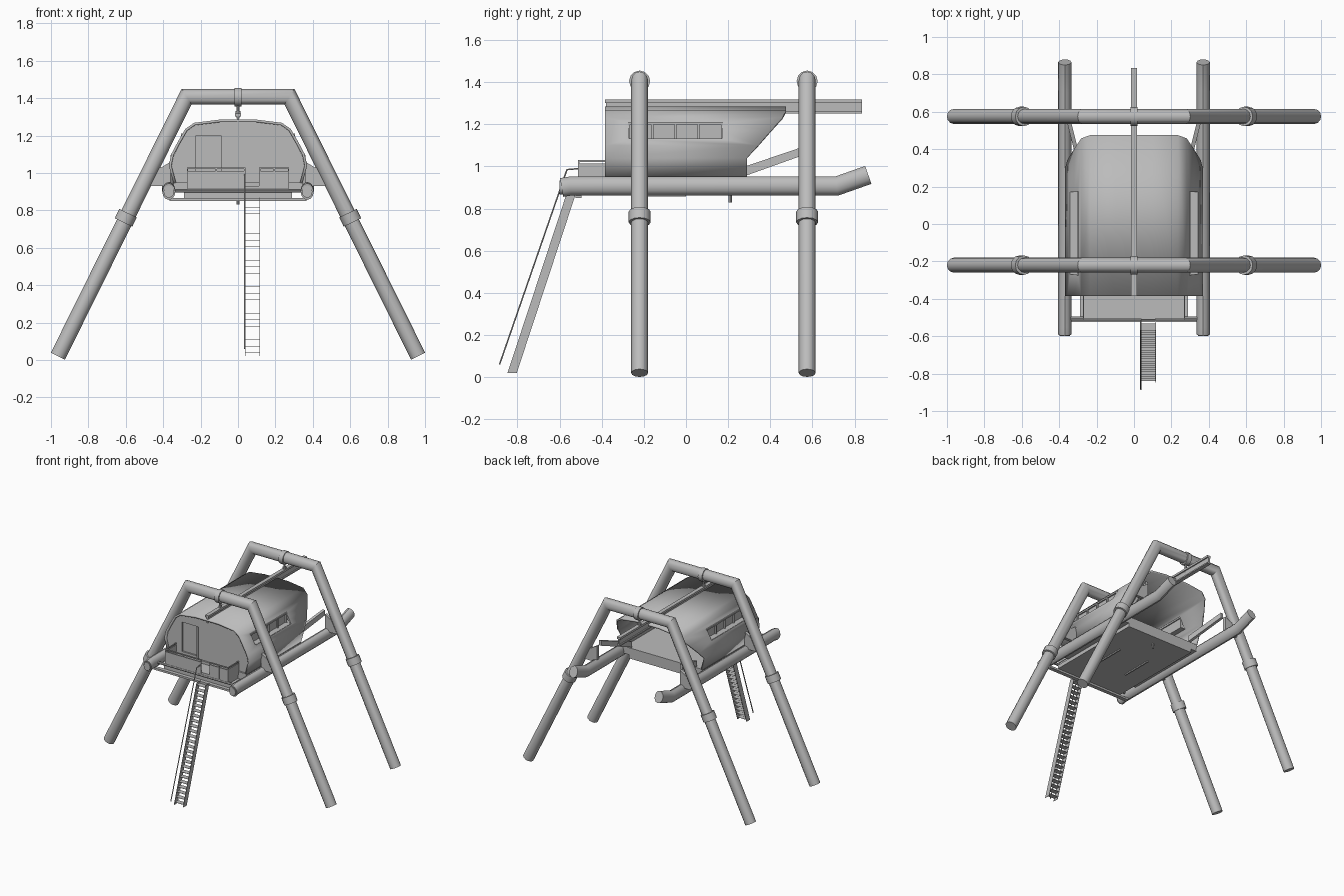
import bpy, bmesh, math
from mathutils import Vector

if "Cube" in bpy.data.objects:
    bpy.data.objects.remove(bpy.data.objects["Cube"])

grey = bpy.data.materials.new("plain grey")
grey.use_nodes = True
COL = (0.5, 0.5, 0.5, 1)
grey.diffuse_color = COL
grey.node_tree.nodes["Principled BSDF"].inputs["Base Color"].default_value = COL


def finish(name, bm, smooth=False):
    bmesh.ops.recalc_face_normals(bm, faces=bm.faces)
    me = bpy.data.meshes.new(name)
    bm.to_mesh(me)
    bm.free()
    me.materials.append(grey)
    ob = bpy.data.objects.new(name, me)
    bpy.context.collection.objects.link(ob)
    if smooth:
        bpy.ops.object.select_all(action="DESELECT")
        ob.select_set(True)
        bpy.context.view_layer.objects.active = ob
        bpy.ops.object.shade_smooth_by_angle(angle=math.radians(35))
    return ob


def box(name, x0, x1, y0, y1, z0, z1):
    bm = bmesh.new()
    bmesh.ops.create_cube(bm, size=1)
    for v in bm.verts:
        v.co = ((x0 + x1) / 2 + v.co.x * (x1 - x0),
                (y0 + y1) / 2 + v.co.y * (y1 - y0),
                (z0 + z1) / 2 + v.co.z * (z1 - z0))
    return finish(name, bm)


def tube(name, pts, normal, rn, rm, n=12):
    """Mitred tube along a flat path; normal is the normal of the path's plane."""
    bm = bmesh.new()
    pts = [Vector(p) for p in pts]
    nor = Vector(normal)
    rings = []
    for i, p in enumerate(pts):
        a = (p - pts[i - 1]).normalized() if i else (pts[1] - p).normalized()
        b = (pts[i + 1] - p).normalized() if i < len(pts) - 1 else a
        t = (a + b).normalized()
        m = nor.cross(t).normalized() / t.dot(a)
        rings.append([bm.verts.new(p + nor * rn * math.cos(k * math.tau / n)
                                   + m * rm * math.sin(k * math.tau / n))
                      for k in range(n)])
    for r, s in zip(rings, rings[1:]):
        for k in range(n):
            bm.faces.new((r[k], r[(k + 1) % n], s[(k + 1) % n], s[k]))
    bm.faces.new(rings[0])
    bm.faces.new(rings[-1])
    return finish(name, bm, True)


def prism(name, pts, offset):
    """Flat polygon pushed out along offset."""
    bm = bmesh.new()
    f = bm.faces.new([bm.verts.new(p) for p in pts])
    ext = bmesh.ops.extrude_face_region(bm, geom=[f])["geom"]
    for v in ext:
        if isinstance(v, bmesh.types.BMVert):
            v.co += Vector(offset)
    return finish(name, bm)


def cut(ob, cutter):
    cutter.hide_render = True
    cutter.hide_set(True)
    mod = ob.modifiers.new("opening", "BOOLEAN")
    mod.operation = "DIFFERENCE"
    mod.solver = "EXACT"
    mod.object = cutter
    bpy.context.view_layer.objects.active = ob
    bpy.ops.object.modifier_apply(modifier=mod.name)
    bpy.data.objects.remove(cutter)


SIDES = (("left", 1), ("right", -1))
X, Y = (1, 0, 0), (0, 1, 0)

# Leg arches with collars, hangers and gussets
for tag, y in (("front", -0.22), ("rear", 0.575)):
    tube(tag + "_leg_arch", [(-0.963, y, 0.02), (-0.275, y, 1.408),
                             (0.275, y, 1.408), (0.963, y, 0.02)], Y, 0.04, 0.042)
    tube(tag + "_top_collar", [(-0.018, y, 1.405), (0.018, y, 1.405)], Y, 0.05, 0.05)
    tube(tag + "_hanger", [(0, y, 1.29), (0, y, 1.38)], Y, 0.008, 0.008, 8)
    tube(tag + "_hanger_foot", [(0, y, 1.31), (0, y, 1.33)], Y, 0.014, 0.014, 8)
    for side, s in SIDES:
        tube(f"{tag}_{side}_collar", [(s * 0.612, y, 0.735), (s * 0.588, y, 0.785)],
             Y, 0.052, 0.052)
        prism(f"{tag}_{side}_gusset", [(s * 0.36, y - 0.012, 0.93), (s * 0.49, y - 0.012, 0.93),
              (s * 0.45, y - 0.012, 1.03), (s * 0.41, y - 0.012, 1.03),
              (s * 0.36, y - 0.012, 1.06)], (0, 0.024, 0))

# Skids and rear braces
for side, s in SIDES:
    x = s * 0.37
    tube(side + "_skid", [(x, -0.59, 0.9), (x, -0.55, 0.907), (x, 0.715, 0.907),
                          (x, 0.865, 0.96)], X, 0.035, 0.045)
    tube(side + "_skid_cap", [(x, -0.6, 0.9), (x, -0.57, 0.9)], X, 0.028, 0.033)
    prism(side + "_rear_brace", [(s * 0.27, 0.28, 0.955), (s * 0.34, 0.56, 1.055),
          (s * 0.34, 0.56, 1.095), (s * 0.27, 0.28, 1.0)], (s * 0.022, 0, 0))

# Cabin shell: half profile mirrored, rear edge raked with height
half = [(0.345, 0.945), (0.37, 1.04), (0.357, 1.1), (0.32, 1.17), (0.282, 1.235),
        (0.235, 1.268), (0.1, 1.285)]
profile = half + [(-x, z) for x, z in reversed(half)]


def rear_y(z):
    return 0.29 if z < 1.045 else min(0.475, 0.29 + (z - 1.04) * 0.86)


bm = bmesh.new()
front = [bm.verts.new((x, -0.385, z)) for x, z in profile]
back = [bm.verts.new((x, rear_y(z), z)) for x, z in profile]
for i in range(len(profile) - 1):
    bm.faces.new((front[i], front[i + 1], back[i + 1], back[i]))
shell = finish("cabin_shell", bm, True)
bpy.context.view_layer.objects.active = shell
mod = shell.modifiers.new("thickness", "SOLIDIFY")
mod.thickness = 0.014
mod.offset = -1
bpy.ops.object.modifier_apply(modifier=mod.name)

# Side windows with sill, header and mullions
cut(shell, box("window_cutter", -0.5, 0.5, -0.27, 0.17, 1.13, 1.205))
for side, s in SIDES:
    def win(name, a, b, y0, y1, z0, z1):
        box(f"{side}_window_{name}", min(s * a, s * b), max(s * a, s * b), y0, y1, z0, z1)
    win("pane", 0.288, 0.294, -0.27, 0.17, 1.13, 1.205)
    win("sill", 0.288, 0.338, -0.275, 0.175, 1.124, 1.132)
    win("header", 0.28, 0.304, -0.275, 0.175, 1.198, 1.21)
    for k in range(5):
        y = -0.27 + k * 0.11
        win(f"mullion_{k}", 0.288, 0.306, y - 0.005, y + 0.005, 1.13, 1.205)

# Front wall with a recessed door
wall = prism("front_wall", [(x * 0.965, -0.372, z - 0.008) for x, z in profile], (0, 0.02, 0))
cut(wall, box("door_cutter", -0.225, -0.085, -0.5, -0.3, 0.97, 1.2))
box("door", -0.225, -0.085, -0.36, -0.352, 0.96, 1.2)
box("door_post", -0.092, -0.082, -0.38, -0.37, 0.95, 1.2)

# Floor, underside and balcony
box("cabin_floor", -0.345, 0.345, -0.385, 0.29, 0.895, 0.95)
box("under_floor", -0.29, 0.29, -0.5, 0.29, 0.867, 0.897)
box("balcony_deck", -0.27, 0.27, -0.51, -0.38, 0.897, 0.93)
box("front_plank", -0.365, 0.365, -0.525, -0.495, 0.85, 0.865)
tube("front_cross_rod", [(-0.36, -0.505, 0.905), (0.36, -0.505, 0.905)], Y, 0.01, 0.01, 8)
tube("belly_hook", [(0, 0.21, 0.83), (0, 0.21, 0.87)], Y, 0.008, 0.008, 8)
for s in (-1, 1):
    box("belly_rib", s * 0.13 - 0.005, s * 0.13 + 0.005, -0.25, 0.0, 0.858, 0.868)

# Balcony panels and top rails
for tag, x0, x1 in (("right", -0.27, 0.035), ("left", 0.115, 0.27)):
    box(tag + "_balcony_panel", x0, x1, -0.512, -0.504, 0.925, 1.01)
    box(tag + "_balcony_rail", x0, x1, -0.513, -0.505, 1.022, 1.03)
    for x in (x0, (x0 + x1) / 2, x1):
        box(tag + "_rail_post", x - 0.004, x + 0.004, -0.513, -0.505, 0.92, 1.03)
for side, s in SIDES:
    x = s * 0.27
    box(side + "_end_panel", x - 0.004, x + 0.004, -0.51, -0.38, 0.925, 1.015)
    box(side + "_end_rail", x - 0.004, x + 0.004, -0.51, -0.38, 1.022, 1.03)

# Ridge beam as an I section
box("ridge_web", -0.006, 0.006, -0.38, 0.835, 1.255, 1.31)
box("ridge_top_flange", -0.015, 0.015, -0.385, 0.835, 1.302, 1.318)
box("ridge_bottom_flange", -0.015, 0.015, 0.4, 0.835, 1.252, 1.262)

# Ladder and its handrail
top, foot = Vector((0, -0.545, 0.87)), Vector((0, -0.825, 0.02))
for x in (0.037, 0.115):
    prism("ladder_rail", [(x, top.y - 0.022, top.z), (x, top.y + 0.022, top.z),
                          (x, foot.y + 0.022, foot.z), (x, foot.y - 0.022, foot.z)],
          (0.003, 0, 0))
STEPS = 24
for k in range(STEPS):
    c = foot.lerp(top, (k + 0.5) / STEPS)
    box("ladder_step", 0.037, 0.117, c.y - 0.02, c.y + 0.02, c.z - 0.001, c.z + 0.001)
tube("ladder_handrail", [(0.037, -0.885, 0.06), (0.037, -0.565, 0.985),
                         (0.037, -0.51, 0.99)], X, 0.004, 0.004, 6)
